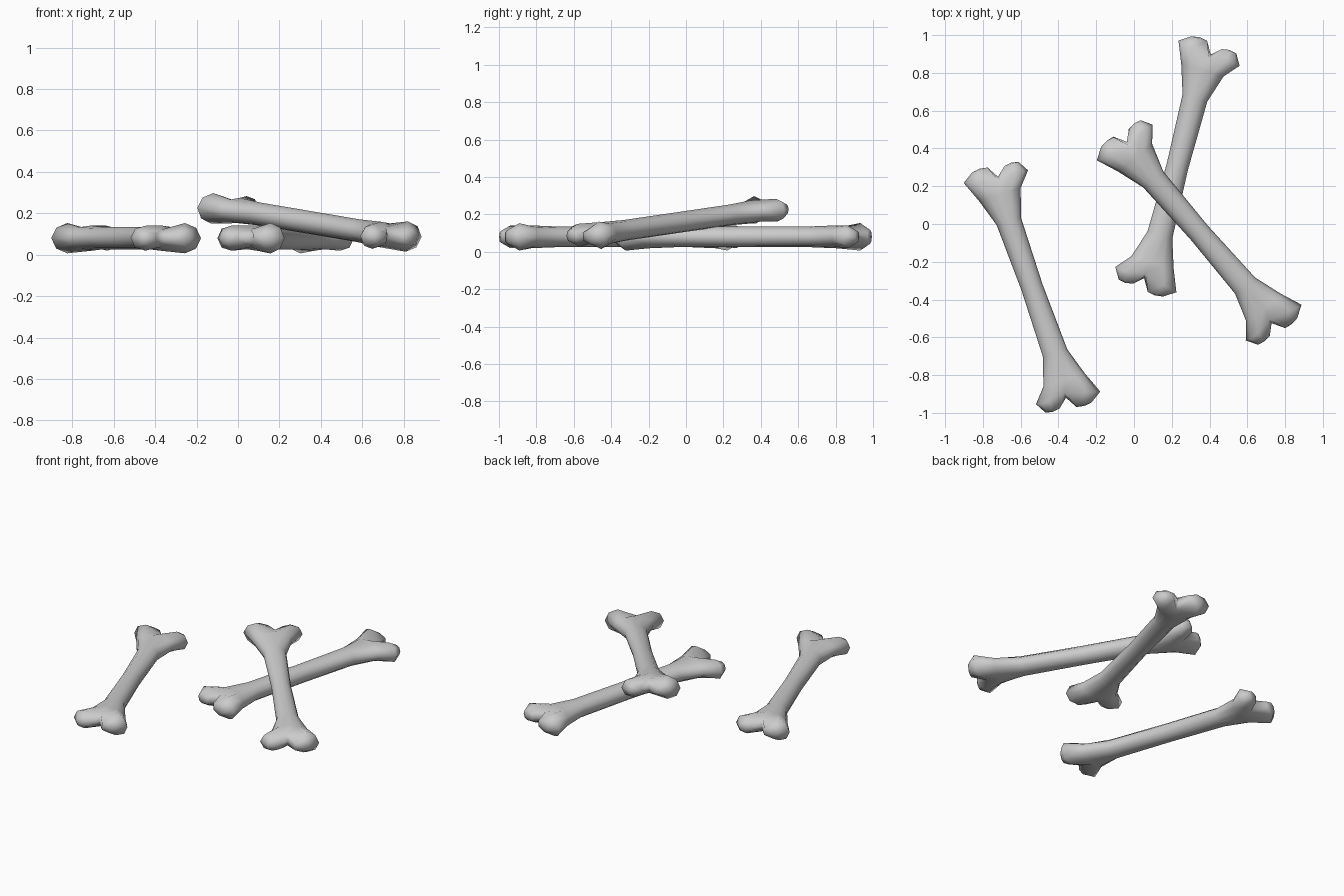
import bpy, bmesh
from math import sin, cos, pi, atan2
from mathutils import Matrix, Vector

cube = bpy.data.objects.get("Cube")
if cube:
    bpy.data.objects.remove(cube, do_unlink=True)

# Bone material
bone_grey = bpy.data.materials.new("bone_grey")
bone_grey.use_nodes = True
colour = (0.6, 0.6, 0.6, 1)
bone_grey.diffuse_color = colour
bone_grey.node_tree.nodes["Principled BSDF"].inputs["Base Color"].default_value = colour

SIDES = 12
# Shaft and flare sections: distance along, low side, high side, half thickness
SECTIONS = [(0, -0.058, 0.058, 0.055), (0.37, -0.053, 0.082, 0.055),
            (0.52, -0.097, 0.134, 0.061)]
# Upper half of the two-lobed knuckle ring, from big lobe to small lobe
KNUCKLE = [(0.634, 0.183, 0), (0.628, 0.16, 0.05), (0.615, 0.108, 0.073),
           (0.585, 0, 0.042), (0.605, -0.09, 0.06), (0.602, -0.14, 0.045),
           (0.598, -0.162, 0)]
NOTCH = (0.612, 0, 0)


def ellipse(u, low, high, thick):
    mid, half = (low + high) / 2, (high - low) / 2
    return [(u, mid + half * cos(2 * pi * k / SIDES), thick * sin(2 * pi * k / SIDES))
            for k in range(SIDES)]


def half_bone(bm, turn):
    """One end of the bone; turn = -1 spins it half a turn for the other end."""
    def ring(points):
        return [bm.verts.new((turn * u, turn * v, z)) for u, v, z in points]

    def bridge(a, b):
        n = len(a)
        for i in range(n):
            bm.faces.new((a[i], a[(i + 1) % n], b[(i + 1) % n], b[i]))

    knuckle = KNUCKLE + [(u, v, -z) for u, v, z in KNUCKLE[-2:0:-1]]
    rings = [ring(ellipse(*s)) for s in SECTIONS] + [ring(knuckle)]
    for a, b in zip(rings, rings[1:]):
        bridge(a, b)

    # Split the knuckle at the notch and close each lobe with a rounded cap
    end = rings[-1]
    notch = ring([NOTCH])[0]
    big = end[9:] + end[:4] + [notch]
    small = end[3:10] + [notch]
    for loop, tip, centre, size in ((big, 0.675, 0.08, 0.46), (small, 0.656, -0.087, 0.48)):
        base = 0.09 if centre > 0 else -0.08
        cap = ring([(tip, centre + (turn * w.co.y - base) * size, w.co.z * size * 1.1)
                    for w in loop])
        bridge(loop, cap)
        pole = ring([(tip + 0.007, centre, 0)])[0]
        for i in range(len(cap)):
            bm.faces.new((cap[i], cap[(i + 1) % len(cap)], pole))


def bone(name, end_a, end_b, scale):
    """Place a bone along the line between its two notches."""
    bm = bmesh.new()
    half_bone(bm, 1)
    half_bone(bm, -1)
    bmesh.ops.remove_doubles(bm, verts=bm.verts, dist=0.0005)
    bmesh.ops.recalc_face_normals(bm, faces=bm.faces)
    mesh = bpy.data.meshes.new(name)
    bm.to_mesh(mesh)
    bm.free()
    mesh.materials.append(bone_grey)
    mesh.shade_smooth()
    obj = bpy.data.objects.new(name, mesh)
    bpy.context.collection.objects.link(obj)
    a, b = Vector(end_a), Vector(end_b)
    d = b - a
    pitch = atan2(-d.z, d.xy.length)
    obj.matrix_world = (Matrix.Translation((a + b) / 2)
                        @ Matrix.Rotation(atan2(d.y, d.x), 4, "Z")
                        @ Matrix.Rotation(pitch, 4, "Y")
                        @ Matrix.Scale(scale, 4))


bone("lone_bone", (-0.72, 0.25, 0.08), (-0.36, -0.92, 0.08), 1.0)
bone("lower_crossed_bone", (0.05, -0.30, 0.08), (0.41, 0.91, 0.08), 1.01)
bone("upper_crossed_bone", (-0.05, 0.45, 0.226), (0.74, -0.54, 0.086), 1.01)
